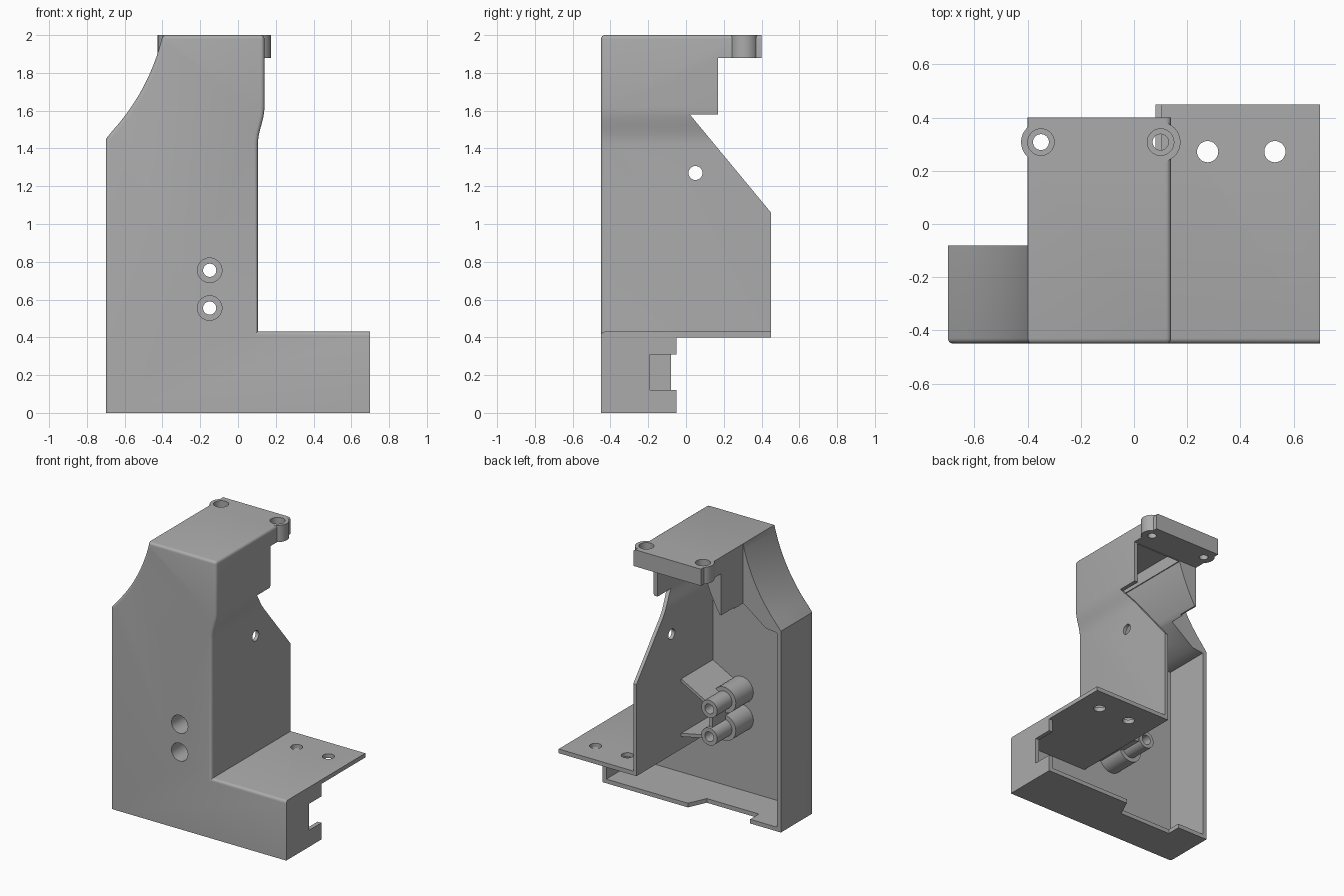
import bpy, bmesh, math

cube = bpy.data.objects.get("Cube")
if cube:
    bpy.data.objects.remove(cube, do_unlink=True)

grey = bpy.data.materials.new("plain_grey")
grey.use_nodes = True
grey.diffuse_color = (0.41, 0.41, 0.41, 1)
grey.node_tree.nodes["Principled BSDF"].inputs["Base Color"].default_value = (0.41, 0.41, 0.41, 1)


def prism(name, pts, axis, lo, hi, round_rule=None):
    """Extrude a 2D outline along an axis, optionally rounding chosen edges."""
    def place(a, b, t):
        return {"x": (t, a, b), "y": (a, t, b), "z": (a, b, t)}[axis]
    bm = bmesh.new()
    rings = [[bm.verts.new(place(a, b, t)) for a, b in pts] for t in (lo, hi)]
    bm.faces.new(rings[0])
    bm.faces.new(rings[1])
    for i in range(len(pts)):
        j = (i + 1) % len(pts)
        bm.faces.new((rings[0][i], rings[0][j], rings[1][j], rings[1][i]))
    bmesh.ops.recalc_face_normals(bm, faces=bm.faces)
    if round_rule:
        edges = [e for e in bm.edges if round_rule(e.verts[0].co, e.verts[1].co)]
        bmesh.ops.bevel(bm, geom=edges, offset=0.02, segments=4, profile=0.5,
                        affect="EDGES", clamp_overlap=True)
    mesh = bpy.data.meshes.new(name)
    bm.to_mesh(mesh)
    bm.free()
    obj = bpy.data.objects.new(name, mesh)
    bpy.context.collection.objects.link(obj)
    return obj


def rod(name, a, b, r, axis, lo, hi, n=32):
    ring = [(a + r * math.cos(math.tau * i / n), b + r * math.sin(math.tau * i / n)) for i in range(n)]
    return prism(name, ring, axis, lo, hi)


def rect(a0, a1, b0, b1):
    return [(a0, b0), (a1, b0), (a1, b1), (a0, b1)]


def combine(target, tool, operation):
    mod = target.modifiers.new("combine", "BOOLEAN")
    mod.operation, mod.solver, mod.object = operation, "EXACT", tool
    tool.hide_render = True
    bpy.ops.object.select_all(action="DESELECT")
    target.select_set(True)
    bpy.context.view_layer.objects.active = target
    bpy.ops.object.modifier_apply(modifier=mod.name)
    bpy.data.objects.remove(tool, do_unlink=True)


def cut(tool):
    combine(body, tool, "DIFFERENCE")


def add(tool):
    combine(body, tool, "UNION")


def sway(x0, x1):
    """S-shaped shift of the side wall."""
    return [(x0 + (x1 - x0) * (1 - math.cos(math.pi * i / 8)) / 2, 1.42 + 0.2 * i / 8) for i in range(9)]


def scoop(radius, z0, z1, n=14):
    """Concave shoulder arc between two heights."""
    out = []
    for i in range(n + 1):
        z = z0 + (z1 - z0) * i / n
        out.append((-1.5 + math.sqrt(radius ** 2 - (2.254 - z) ** 2), z))
    return out


# Outer body
shoulder = scoop(1.13, 2.0, 1.452)
outline = [(-0.7, 0), (0.7, 0), (0.7, 0.43), (0.105, 0.43)] + sway(0.105, 0.14) + [(0.14, 2)] + shoulder
outline[-1] = (-0.7, 1.45)


def soft_edge(p, q):
    front = max(p.y, q.y) < -0.44 and max(p.z, q.z) > 0.01 and min(p.x, q.x) < 0.69
    top_side = min(p.z, q.z) > 1.99 and min(p.x, q.x) > 0.13
    return front or top_side


body = prism("bracket_housing", outline, "y", -0.45, 0.45, soft_edge)

# Hollow interior and pocket below the top
inner = [(-0.67, 0.03), (0.67, 0.03), (0.67, 0.4), (0.08, 0.4)] + sway(0.08, 0.11)
inner += [(0.11, 1.875)] + scoop(1.3, 1.875, 1.58) + [(-0.58, 1.44), (-0.67, 1.43)]
cut(prism("cavity", inner, "y", -0.42, 1))
cut(prism("pocket", rect(-0.25, 0.1, -0.419, 0.165), "z", 1.8, 1.965))

# Side silhouette, shallow left portion and shallow base
silhouette = [(0.5, 1.0), (0.02, 1.58), (0.17, 1.58), (0.17, 1.88), (0.4, 1.88), (0.4, 2.1), (0.5, 2.1)]
cut(prism("silhouette_cut", silhouette, "x", -2, 2))
cut(prism("left_cut", rect(-1, -0.4, -0.08, 1), "z", -1, 3))
cut(prism("base_cut", rect(-1, 1, -0.05, 1), "z", -1, 0.4))
cut(prism("side_notch", rect(-0.19, 0.1, 0.12, 0.31), "x", 0.6, 0.8))
cut(prism("floor_notch", [(0.03, -0.03), (-0.04, -0.18), (-0.455, -0.18), (-0.455, -0.03)], "z", -0.1, 0.06))

# Top screw bosses
for x in (-0.35, 0.1):
    add(rod("top_boss", x, 0.308, 0.075, "z", 1.88, 2.0))
for x in (-0.35, 0.1):
    cut(rod("screw_hole", x, 0.308, 0.03, "z", 1.8, 2.1))
    cut(rod("screw_recess", x, 0.308, 0.05, "z", 1.93, 2.1))

# Stepped mounting tubes and their ribs
for z in (0.755, 0.555):
    add(rod("tube_base", -0.15, z, 0.093, "y", -0.435, -0.22))
    add(rod("tube_tip", -0.15, z, 0.063, "y", -0.3, -0.05))
for wall_z, tube_z in ((0.9, 0.77), (0.5, 0.55)):
    rib = [(0.09, wall_z - 0.012), (0.09, wall_z + 0.012), (-0.15, tube_z + 0.012), (-0.15, tube_z - 0.012)]
    add(prism("rib", rib, "y", -0.43, -0.06))
add(prism("tube_web", rect(-0.162, -0.138, 0.57, 0.74), "y", -0.43, -0.07))
for z in (0.755, 0.555):
    cut(rod("tube_hole", -0.15, z, 0.035, "y", -1, 1))
    cut(rod("tube_recess", -0.15, z, 0.065, "y", -1, -0.26))

# Side wall and shelf holes
cut(rod("wall_hole", 0.05, 1.27, 0.037, "x", 0, 0.3))
for x in (0.277, 0.53):
    cut(rod("shelf_hole", x, 0.272, 0.04, "z", 0.3, 0.6))

# Finish
body.data.materials.clear()
body.data.materials.append(grey)
for face in body.data.polygons:
    face.material_index = 0
body.select_set(True)
bpy.context.view_layer.objects.active = body
bpy.ops.object.shade_smooth_by_angle(angle=math.radians(30))
